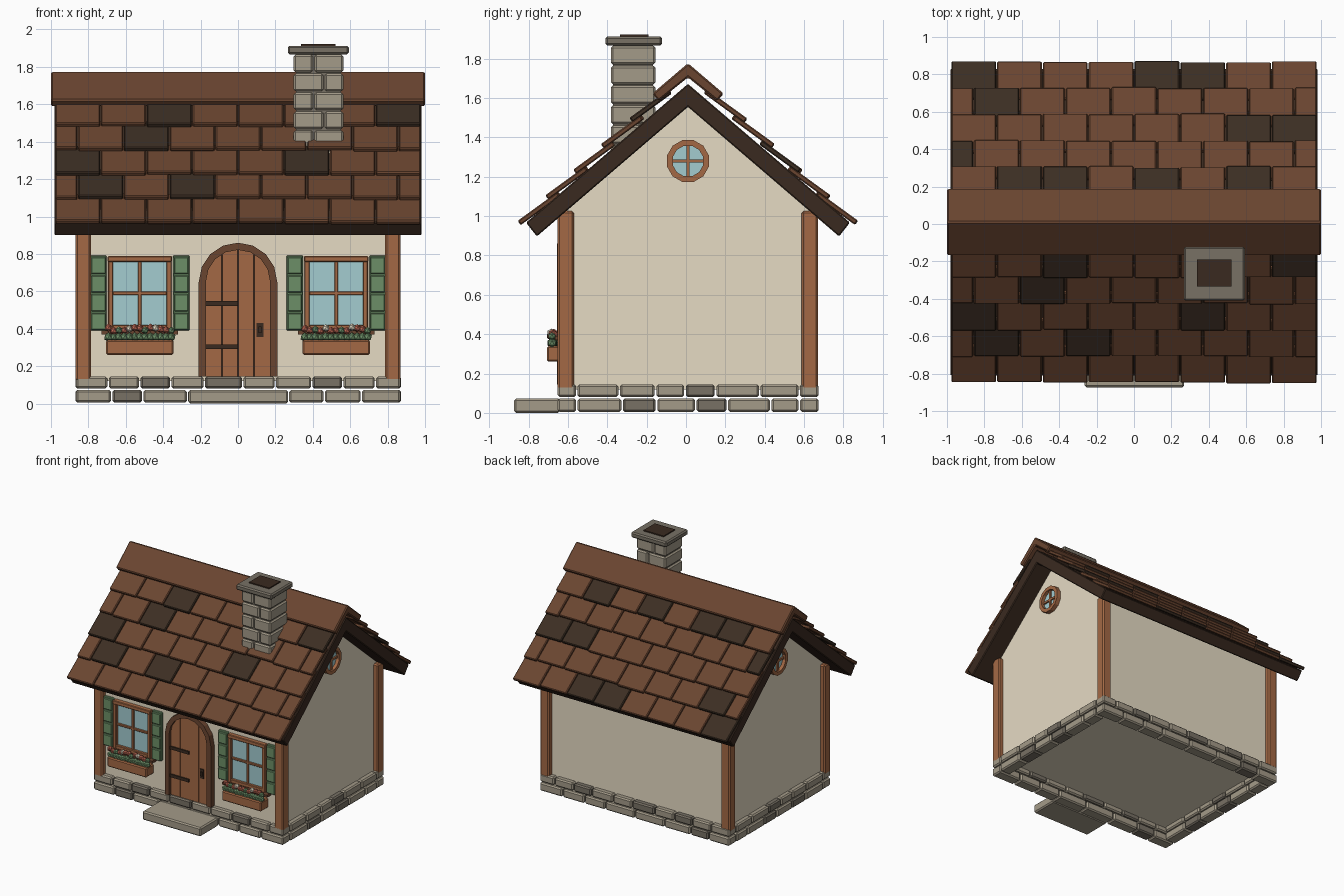
import bpy, bmesh, math, random
from mathutils import Vector

random.seed(4)
cube = bpy.data.objects.get("Cube")
if cube:
    bpy.data.objects.remove(cube, do_unlink=True)

CY = 0.01                 # ridge line in y
FRONT = -0.61             # front wall plane


def material(name, *rgb):
    col = [((c / 255 + 0.055) / 1.055) ** 2.4 for c in rgb] + [1]
    m = bpy.data.materials.new(name)
    m.use_nodes = True
    m.diffuse_color = col
    m.node_tree.nodes["Principled BSDF"].inputs["Base Color"].default_value = col
    return m


plaster = material("cream plaster", 230, 219, 196)
wood = material("warm wood", 164, 105, 69)
brown = material("brown shingle", 106, 69, 48)
dark_shingle = material("dark shingle", 60, 46, 35)
dark_wood = material("dark wood", 58, 42, 32)
stone = material("light stone", 164, 155, 137)
dark_stone = material("dark stone", 120, 113, 101)
glass = material("pale glass", 163, 204, 208)
green = material("leaf green", 108, 143, 103)
flower = material("flower red", 190, 104, 84)


class Part:
    """One object collected from prisms, boxes and small balls."""

    def __init__(self, name, *mats, bevel=0.0):
        self.name, self.mats, self.bevel = name, mats, bevel
        self.bm = bmesh.new()

    def prism(self, pts, axis, a, b, mat=0):
        def place(p, d):
            co = list(p)
            co.insert("xyz".index(axis), d)
            return self.bm.verts.new(co)
        low = [place(p, a) for p in pts]
        top = [place(p, b) for p in pts]
        faces = [self.bm.faces.new(low[::-1]), self.bm.faces.new(top)]
        for i in range(len(pts)):
            j = (i + 1) % len(pts)
            faces.append(self.bm.faces.new((low[i], low[j], top[j], top[i])))
        for f in faces:
            f.material_index = mat
        return self

    def box(self, x0, x1, y0, y1, z0, z1, mat=0):
        return self.prism([(x0, y0), (x1, y0), (x1, y1), (x0, y1)], "z", z0, z1, mat)

    def ball(self, co, r, mat=0):
        new = bmesh.ops.create_icosphere(self.bm, subdivisions=1, radius=r)["verts"]
        bmesh.ops.translate(self.bm, verts=new, vec=Vector(co))
        for f in {f for v in new for f in v.link_faces}:
            f.material_index = mat

    def done(self):
        bmesh.ops.recalc_face_normals(self.bm, faces=self.bm.faces[:])
        me = bpy.data.meshes.new(self.name)
        self.bm.to_mesh(me)
        self.bm.free()
        for m in self.mats:
            me.materials.append(m)
        ob = bpy.data.objects.new(self.name, me)
        bpy.context.collection.objects.link(ob)
        if self.bevel:
            mod = ob.modifiers.new("bevel", "BEVEL")
            mod.width, mod.segments = self.bevel, 1
            mod.limit_method = "ANGLE"


def chevron(half, z_low, z_top, half_in, z_low_in, z_top_in):
    return [(CY - half, z_low), (CY, z_top), (CY + half, z_low),
            (CY + half_in, z_low_in), (CY, z_top_in), (CY - half_in, z_low_in)]


# Walls with gables, corner posts
walls = Part("walls", plaster)
walls.prism([(FRONT, 0.12), (0.63, 0.12), (0.63, 1.03), (CY, 1.56), (FRONT, 1.03)], "x", -0.83, 0.83)
walls.done()
posts = Part("corner_posts", wood, bevel=0.01)
for x in (-0.868, 0.786):
    for y in (-0.652, 0.588):
        posts.box(x, x + 0.082, y, y + 0.082, 0.12, 1.025)
posts.done()

# Foundation: two open rings of stones, doorstep
courses = [
    (0.005, 0.073, [-.87, -.675, -.51, -.27, 0, .27, .46, .66, .872], [1],
     [-.555, -.325, -.15, .05, .21, .43, .575], [1, 3]),
    (0.08, 0.145, [-.87, -.695, -.525, -.36, -.18, .025, .2, .395, .56, .735, .872], [2, 4, 7],
     [-.555, -.34, -.155, -.005, .15, .375, .575], [3]),
]
stones = Part("foundation_stones", stone, dark_stone, bevel=0.01)
g = 0.004
for z0, z1, xs, dark_x, ys, dark_y in courses:
    for i, (a, b) in enumerate(zip(xs, xs[1:])):
        for y in (-0.652, 0.58):
            stones.box(a + g, b - g, y, y + 0.094, z0, z1, int(i in dark_x))
    for i, (a, b) in enumerate(zip(ys, ys[1:])):
        for x in (-0.87, 0.778):
            stones.box(x, x + 0.094, a + g, b - g, z0, z1, int(i in dark_y))
stones.done()
Part("doorstep", stone, bevel=0.01).box(-0.265, 0.268, -0.873, -0.64, 0, 0.073).done()

# Roof deck, shingles and ridge cap
deck = Part("roof_deck", dark_wood, bevel=0.006)
deck.prism(chevron(0.823, 0.967, 1.672, 0.768, 0.897, 1.555), "x", -0.982, 0.982).done()

dark_tiles = {-1: [(), (1, 3), (0, 5), (2,), (2, 7)],
              1: [(0, 4, 5), (1,), (6, 7), (0,), (1, 2, 4, 6)]}
tilt = math.radians(36)
c, s = math.cos(tilt), math.sin(tilt)
PITCH, LENGTH, THICK = 0.245, 0.245, 0.027
for side, label in ((-1, "front"), (1, "back")):
    tiles = Part(label + "_shingles", brown, dark_shingle, bevel=0.006)
    for row in range(5):
        half = row % 2
        for k in range(8 + half):
            x0 = max(-0.98, -0.98 + PITCH * (k - half / 2))
            x1 = min(0.98, -0.98 + PITCH * (k + 1 - half / 2))
            slip = random.uniform(-0.006, 0.006)
            y, z = 0.846 - 0.141 * row + slip * c, 0.957 + 0.13 * row - slip * s
            prof = [(y, z), (y - LENGTH * c, z + LENGTH * s),
                    (y - LENGTH * c + THICK * s, z + LENGTH * s + THICK * c),
                    (y + THICK * s, z + THICK * c)]
            tiles.prism([(CY + side * p, q) for p, q in prof], "x", x0 + 0.003, x1 - 0.003,
                        int(k in dark_tiles[side][row]))
    tiles.done()
cap = Part("ridge_cap", brown, bevel=0.008)
cap.prism(chevron(0.182, 1.622, 1.777, 0.148, 1.586, 1.705), "x", -1, 1).done()

# Chimney: staggered stone courses, cap slab and flue
chimney = Part("chimney_stones", stone, bevel=0.01)
for i in range(6):
    top = 1.865 - 0.101 * i
    split = 0.46 if i % 2 else 0.405
    chimney.box(0.298, split - 0.004, -0.382, -0.155, top - 0.094, top)
    chimney.box(split + 0.004, 0.563, -0.382, -0.155, top - 0.094, top)
chimney.done()
Part("chimney_core", dark_stone).box(0.31, 0.55, -0.37, -0.167, 1.27, 1.87).done()
Part("chimney_cap", dark_stone, bevel=0.01).box(0.266, 0.593, -0.41, -0.122, 1.867, 1.913).done()
Part("chimney_flue", dark_wood).box(0.337, 0.52, -0.335, -0.19, 1.9, 1.922).done()


# Arched door
def arch(r, spring, base, n=8):
    return ([(r, base)] + [(r * math.cos(math.pi * i / n), spring + r * math.sin(math.pi * i / n))
                           for i in range(n + 1)] + [(-r, base)])


SPRING, BASE = 0.65, 0.145
frame = Part("door_frame", brown)
frame.prism(arch(0.21, SPRING, BASE) + arch(0.172, SPRING, BASE)[::-1], "y", -0.655, -0.6).done()
Part("door_backing", dark_wood).prism(arch(0.175, SPRING, BASE), "y", -0.62, -0.6).done()
planks = Part("door_planks", wood)
for i in range(4):
    l = -0.172 + 0.086 * i + 0.002
    xs = [l + 0.082 * t / 4 for t in range(5)]
    top = [(x, SPRING + math.sqrt(max(0, 0.176 ** 2 - x * x))) for x in xs]
    planks.prism([(xs[-1], BASE), (xs[0], BASE)] + top, "y", -0.634, -0.61)
planks.done()
iron = Part("door_hinges_and_handle", dark_wood)
for z in (0.292, 0.522):
    iron.box(-0.172, 0, -0.644, -0.63, z, z + 0.025)
iron.box(0.1, 0.135, -0.642, -0.63, 0.355, 0.432)
iron.box(0.11, 0.125, -0.652, -0.64, 0.378, 0.412)
iron.done()

# Front windows with shutters and flower boxes
for cx, label in ((0.525, "left"), (-0.525, "right")):
    Part(label + "_window_glass", glass).box(cx - 0.15, cx + 0.15, -0.618, -0.605, 0.39, 0.77).done()
    win = Part(label + "_window_frame", wood, bevel=0.004)
    for sx in (-1, 1):
        a, b = sorted((cx + sx * 0.142, cx + sx * 0.17))
        win.box(a, b, -0.642, -0.605, 0.39, 0.787)
    win.box(cx - 0.172, cx + 0.172, -0.646, -0.605, 0.757, 0.788)
    win.box(cx - 0.145, cx + 0.145, -0.64, -0.605, 0.39, 0.42)
    win.box(cx - 0.01, cx + 0.01, -0.63, -0.605, 0.4, 0.77)
    win.box(cx - 0.145, cx + 0.145, -0.629, -0.605, 0.58, 0.6)
    win.done()
    Part(label + "_window_sill", brown).box(cx - 0.205, cx + 0.205, -0.665, -0.605, 0.37, 0.39).done()

    shutters = Part(label + "_window_shutters", green, bevel=0.005)
    for sx in (-1, 1):
        a, b = sorted((cx + sx * 0.178, cx + sx * 0.265))
        shutters.box(a, b, -0.628, -0.605, 0.39, 0.792)
        for k in range(4):
            z = 0.394 + 0.0995 * k
            shutters.box(a + 0.004, b - 0.004, -0.642, -0.62, z, z + 0.091)
    shutters.done()

    Part(label + "_flower_box", wood, bevel=0.008).box(cx - 0.18, cx + 0.18, -0.706, -0.605, 0.26, 0.34).done()
    plants = Part(label + "_flowers", green, flower, plaster)
    for k in range(13):
        x = cx - 0.168 + 0.028 * k
        plants.ball((x, -0.678 + random.uniform(-0.006, 0.006), 0.355), 0.025)
        plants.ball((x, -0.68 + random.uniform(-0.01, 0.01), 0.398 + random.uniform(-0.01, 0.01)),
                    0.021, (1, 1, 0, 1, 2)[k % 5])
    plants.done()

# Round gable windows on both ends
for side, label in ((1, "left"), (-1, "right")):
    def ring(r, i):
        t = math.tau * (i + 0.5) / 12
        return CY + r * math.cos(t), 1.28 + r * math.sin(t)
    x0, x1, x2, x3 = (side * v for v in (0.82, 0.838, 0.85, 0.865))
    Part(label + "_gable_glass", glass).prism([ring(0.09, i) for i in range(12)], "x", x0, x1).done()
    rim = Part(label + "_gable_window_rim", wood)
    for i in range(12):
        rim.prism([ring(0.11, i), ring(0.11, i + 1), ring(0.08, i + 1), ring(0.08, i)], "x", x0, x3)
    for w, h in ((0.008, 0.085), (0.085, 0.008)):
        rim.prism([(CY - w, 1.28 - h), (CY + w, 1.28 - h), (CY + w, 1.28 + h), (CY - w, 1.28 + h)],
                  "x", x0, x2)
    rim.done()
